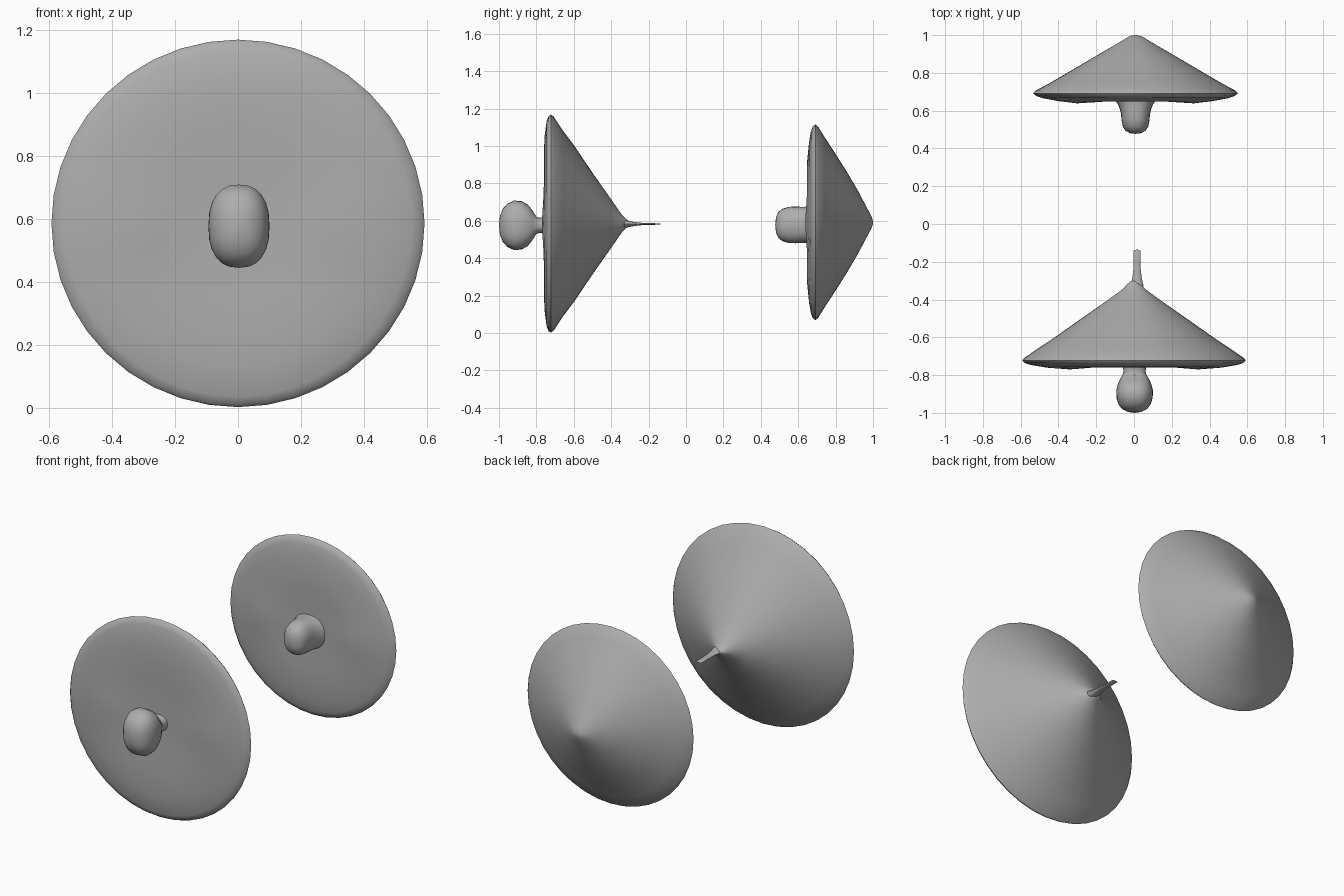
import bpy, bmesh, math

grey = bpy.data.materials.new("mid_grey")
grey.diffuse_color = (0.42, 0.42, 0.42, 1)


def lathe(name, centre, profile, sides=40, squareness=1.0, ridge=0.0):
    """Rings along y. Each profile point is (y, half width in x, half height in z).
    squareness below 1 boxes the outline; ridge raises side swells on the flat face."""
    cx, cz = centre
    y_rim = max(profile, key=lambda p: p[1])[0]

    def ring_point(y, rx, rz, a):
        c, s = math.cos(a), math.sin(a)
        x = rx * math.copysign(abs(c) ** squareness, c)
        z = rz * math.copysign(abs(s) ** squareness, s)
        if ridge and y < y_rim:
            y -= ridge * math.exp(-((abs(x) - 0.34) / 0.12) ** 2 - (z / 0.12) ** 2)
        return (cx + x, y, cz + z)

    bm = bmesh.new()
    rings = []
    for y, rx, rz in profile:
        count = sides if rx else 1
        rings.append([bm.verts.new(ring_point(y, rx, rz, 2 * math.pi * i / sides))
                      for i in range(count)])
    for a, b in zip(rings, rings[1:]):
        for i in range(sides):
            j = (i + 1) % sides
            if len(a) == 1:
                bm.faces.new((a[0], b[i], b[j]))
            elif len(b) == 1:
                bm.faces.new((a[i], a[j], b[0]))
            else:
                bm.faces.new((a[i], a[j], b[j], b[i]))
    bmesh.ops.recalc_face_normals(bm, faces=bm.faces)
    mesh = bpy.data.meshes.new(name)
    bm.to_mesh(mesh)
    bm.free()
    mesh.materials.append(grey)
    obj = bpy.data.objects.new(name, mesh)
    bpy.context.collection.objects.link(obj)
    bpy.ops.object.select_all(action='DESELECT')
    obj.select_set(True)
    bpy.context.view_layer.objects.active = obj
    bpy.ops.object.shade_smooth_by_angle(angle=math.radians(40))
    return obj


# Large front disc: gently bulging face, rounded rim, conical back
lathe("front_cone_disc", (0, 0.585), [
    (-0.752, 0, 0), (-0.753, 0.15, 0.15), (-0.757, 0.25, 0.25), (-0.760, 0.34, 0.34),
    (-0.757, 0.46, 0.46), (-0.745, 0.55, 0.55), (-0.735, 0.58, 0.575),
    (-0.722, 0.592, 0.583), (-0.708, 0.58, 0.573), (-0.66, 0.51, 0.50),
    (-0.60, 0.42, 0.42), (-0.50, 0.278, 0.272), (-0.40, 0.135, 0.13),
    (-0.345, 0.06, 0.05), (-0.32, 0.038, 0.025), (-0.305, 0.02, 0.014),
    (-0.295, 0, 0)], ridge=0.01)

# Thin flattened spike on the apex
lathe("front_spike", (0.016, 0.583), [
    (-0.34, 0, 0), (-0.33, 0.035, 0.022), (-0.29, 0.026, 0.013), (-0.25, 0.020, 0.007),
    (-0.19, 0.018, 0.005), (-0.14, 0.018, 0.003), (-0.135, 0, 0)], 12)

# Oval knob with a narrow neck
lathe("front_knob", (0.003, 0.576), [
    (-1.0, 0, 0), (-0.995, 0.035, 0.05), (-0.98, 0.066, 0.088), (-0.955, 0.085, 0.116),
    (-0.92, 0.096, 0.132), (-0.88, 0.097, 0.130), (-0.845, 0.088, 0.110),
    (-0.82, 0.076, 0.078), (-0.80, 0.064, 0.046), (-0.78, 0.058, 0.040),
    (-0.76, 0.062, 0.045), (-0.74, 0.065, 0.05), (-0.73, 0, 0)], 24, squareness=0.82)

# Smaller rear disc with a blunt conical back
lathe("rear_cone_disc", (0.008, 0.592), [
    (0.652, 0, 0), (0.650, 0.14, 0.14), (0.648, 0.24, 0.24), (0.648, 0.31, 0.33),
    (0.658, 0.41, 0.43), (0.668, 0.49, 0.488), (0.678, 0.525, 0.513),
    (0.692, 0.542, 0.523), (0.706, 0.53, 0.512), (0.74, 0.465, 0.457),
    (0.80, 0.362, 0.365), (0.86, 0.26, 0.27), (0.92, 0.158, 0.168),
    (0.965, 0.08, 0.082), (0.99, 0.04, 0.036), (0.998, 0.018, 0.014),
    (1.0, 0, 0)], ridge=0.01)

# Stubby rear knob flaring slightly into the disc face
lathe("rear_knob", (0.008, 0.578), [
    (0.477, 0, 0), (0.481, 0.03, 0.042), (0.494, 0.053, 0.07), (0.515, 0.067, 0.086),
    (0.55, 0.074, 0.097), (0.585, 0.077, 0.098), (0.615, 0.085, 0.097),
    (0.635, 0.094, 0.097), (0.65, 0.104, 0.098), (0.67, 0, 0)], 24, squareness=0.88)
